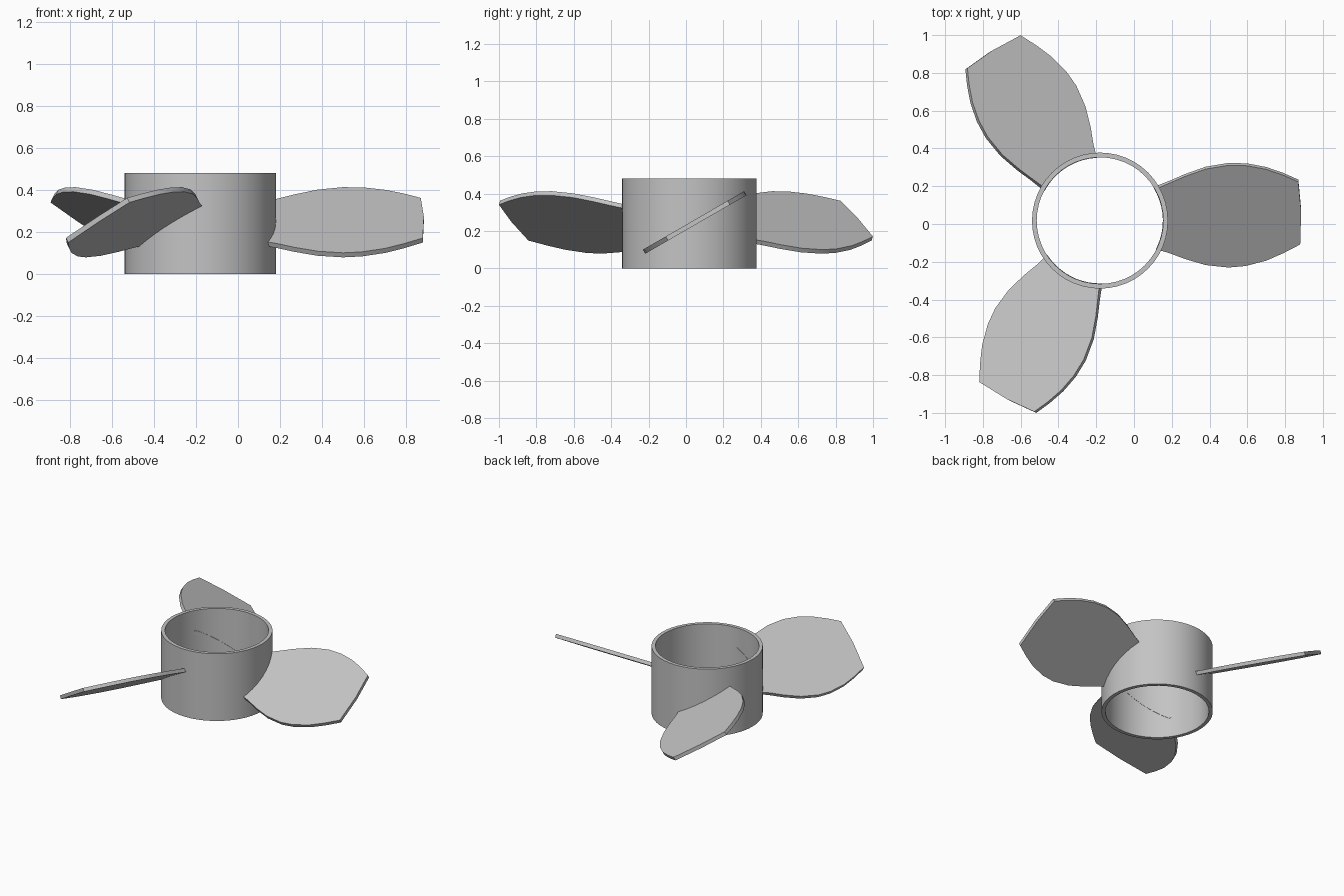
import bpy, bmesh, math
from mathutils import Matrix, Vector

cube = bpy.data.objects.get("Cube")
if cube:
    bpy.data.objects.remove(cube, do_unlink=True)

HUB = Vector((-0.18, 0.018, 0))
OUTER, INNER, HEIGHT = 0.36, 0.335, 0.48
THICK, PITCH = 0.025, math.radians(30)
BLADE_OFFSET = Vector((0, 0.028, 0.245))

grey = bpy.data.materials.new("plain grey")
grey.diffuse_color = (0.55, 0.55, 0.55, 1)
grey.use_nodes = True
grey.node_tree.nodes["Principled BSDF"].inputs["Base Color"].default_value = (0.55, 0.55, 0.55, 1)


def finish(bm, name, angle=0.0):
    bmesh.ops.recalc_face_normals(bm, faces=bm.faces)
    mesh = bpy.data.meshes.new(name)
    bm.to_mesh(mesh)
    bm.free()
    mesh.materials.append(grey)
    obj = bpy.data.objects.new(name, mesh)
    bpy.context.collection.objects.link(obj)
    obj.location = HUB
    obj.rotation_euler.z = angle
    bpy.ops.object.select_all(action='DESELECT')
    obj.select_set(True)
    bpy.context.view_layer.objects.active = obj
    bpy.ops.object.shade_smooth_by_angle(angle=math.radians(30))
    return obj


# Hub: a thin open tube, spun from its wall section
def make_hub():
    bm = bmesh.new()
    section = [(INNER, 0), (OUTER, 0), (OUTER, HEIGHT), (INNER, HEIGHT)]
    verts = [bm.verts.new((r, 0, z)) for r, z in section]
    edges = [bm.edges.new((verts[i], verts[(i + 1) % 4])) for i in range(4)]
    bmesh.ops.spin(bm, geom=verts + edges, cent=(0, 0, 0), axis=(0, 0, 1),
                   angle=math.tau, steps=48, use_merge=True)
    bmesh.ops.remove_doubles(bm, verts=bm.verts, dist=1e-5)
    finish(bm, "hub")


# Blade outline: radial distance and chord position, root to tip and back
LEADING = [(0.37, -0.225), (0.45, -0.26), (0.56, -0.297), (0.68, -0.312),
           (0.77, -0.303), (0.88, -0.27), (0.97, -0.225), (1.06, -0.171)]
TRAILING = [(1.05, 0.211), (0.97, 0.252), (0.88, 0.288), (0.78, 0.31),
            (0.68, 0.313), (0.56, 0.29), (0.45, 0.245), (0.37, 0.205)]
TIP = [(1.065, 0.03)]
ROOT_CHORDS = [0.165 - 0.365 * i / 10 for i in range(11)]


def make_blade(name, angle):
    bm = bmesh.new()
    outline = LEADING + TIP + TRAILING + [(0, c) for c in ROOT_CHORDS]
    tilt = Matrix.Rotation(PITCH, 3, 'X')
    rings = []
    for side in (-0.5, 0.5):
        ring = []
        for x, chord in outline:
            p = tilt @ Vector((x, chord, side * THICK)) + BLADE_OFFSET
            if x == 0:  # the root follows the bore of the hub
                p.x = math.sqrt((INNER - 0.002) ** 2 - p.y ** 2)
            ring.append(bm.verts.new(p))
        bm.faces.new(ring)
        rings.append(ring)
    low, high = rings
    n = len(outline)
    for i in range(n):
        j = (i + 1) % n
        bm.faces.new((low[i], low[j], high[j], high[i]))
    finish(bm, name, angle)


make_hub()
for i, label in enumerate(("left", "back", "front")):
    make_blade(label + "_blade", i * math.tau / 3)
